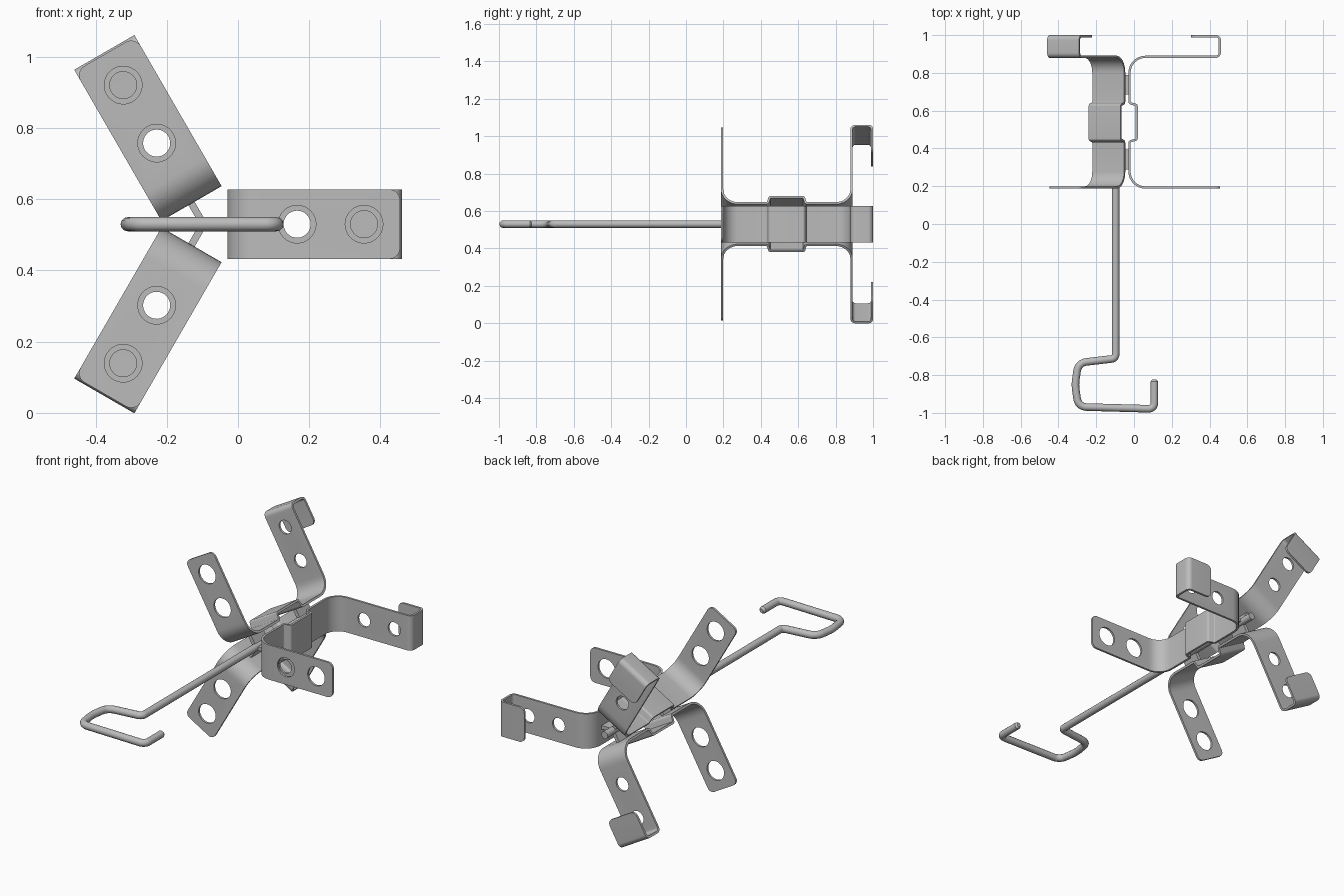
import bpy, bmesh, math
from mathutils import Vector

if "Cube" in bpy.data.objects:
    bpy.data.objects.remove(bpy.data.objects["Cube"])

CX, CZ = -0.097, 0.53      # axis the brackets are arranged around
HALF_W, THICK = 0.0975, 0.012

steel = bpy.data.materials.new("grey_steel")
steel.diffuse_color = (0.5, 0.5, 0.5, 1)
steel.use_nodes = True
steel.node_tree.nodes["Principled BSDF"].inputs["Base Color"].default_value = steel.diffuse_color


def fillet(pts, seg=8):
    """Polyline of (a, b, radius) with rounded corners."""
    out = [Vector(pts[0][:2])]
    for i in range(1, len(pts) - 1):
        p = Vector(pts[i][:2])
        u = (Vector(pts[i - 1][:2]) - p).normalized()
        v = (Vector(pts[i + 1][:2]) - p).normalized()
        half = u.angle(v) / 2
        r = pts[i][2]
        d = r / math.tan(half)
        c = p + (u + v).normalized() * (r / math.sin(half))
        a, b = p + u * d - c, p + v * d - c
        sweep = a.angle(b)
        for k in range(seg + 1):
            t = k / seg
            out.append(c + (a * math.sin((1 - t) * sweep) + b * math.sin(t * sweep)) / math.sin(sweep))
    out.append(Vector(pts[-1][:2]))
    return out


def add(name, mesh):
    ob = bpy.data.objects.new(name, mesh)
    bpy.context.scene.collection.objects.link(ob)
    return ob


def bake(ob):
    """Mesh of an object with modifiers or bevels applied."""
    dg = bpy.context.evaluated_depsgraph_get()
    me = bpy.data.meshes.new_from_object(ob.evaluated_get(dg))
    bpy.data.objects.remove(ob)
    me.materials.clear()
    me.materials.append(steel)
    me.shade_smooth()
    me.set_sharp_from_angle(angle=math.radians(35))
    return me


# bracket strip: side profile in (radius, y)
profile = fillet([
    (0.552, 0.193, 0), (0.073, 0.193, 0.085), (0.073, 0.437, 0.012), (0.111, 0.447, 0.008),
    (0.111, 0.630, 0.008), (0.073, 0.640, 0.012), (0.073, 0.885, 0.085),
    (0.551, 0.885, 0.022), (0.551, 0.994, 0.02), (0.40, 0.994, 0)])


def rounded_end(end, nxt, r=0.03, n=6):
    """Stations (point, half width) that round the corners of a strip end."""
    d = (nxt - end).normalized()
    res = []
    for k in range(n + 1):
        a = math.pi / 2 * k / n
        res.append((end + d * r * (1 - math.cos(a)), HALF_W - r + r * math.sin(a)))
    return res


stations = rounded_end(profile[0], profile[1])
stations += [(p, HALF_W) for p in profile[1:-1]]
stations += rounded_end(profile[-1], profile[-2])[::-1]

bm = bmesh.new()
rows = [[bm.verts.new((p.x, p.y, s * w)) for s in (-1, 1)] for p, w in stations]
for a, b in zip(rows, rows[1:]):
    bm.faces.new((a[0], a[1], b[1], b[0]))
bmesh.ops.recalc_face_normals(bm, faces=bm.faces)
me = bpy.data.meshes.new("strip")
bm.to_mesh(me)
bm.free()
strip = add("strip", me)
mod = strip.modifiers.new("thickness", 'SOLIDIFY')
mod.thickness, mod.offset = THICK, 0

# screw holes: wide in the front flange, narrow in the back flange
cutters = []
for y, rad in ((0.193, 0.053), (0.885, 0.038)):
    for x in (0.263, 0.451):
        bpy.ops.mesh.primitive_cylinder_add(vertices=32, radius=rad, depth=0.08,
                                            location=(x, y, 0), rotation=(math.pi / 2, 0, 0))
        cut = bpy.context.object
        cut.name = "hole_cutter"
        cut.hide_render = True
        cutters.append(cut)
        mod = strip.modifiers.new("hole", 'BOOLEAN')
        mod.operation, mod.solver, mod.object = 'DIFFERENCE', 'EXACT', cut
bpy.context.view_layer.update()
bracket_mesh = bake(strip)
for c in cutters:
    bpy.data.objects.remove(c)

# small webs that join the rod to each bracket
bm = bmesh.new()
for y in (0.342, 0.737):
    res = bmesh.ops.create_cube(bm, size=1)
    for v in res["verts"]:
        v.co = Vector((0.035 + v.co.x * 0.07, y + v.co.y * 0.105, v.co.z * 0.02))
web_mesh = bpy.data.meshes.new("web")
bm.to_mesh(web_mesh)
bm.free()
web_mesh.materials.append(steel)

for i, label in enumerate(("right", "upper", "lower")):
    for name, mesh in (("bracket", bracket_mesh), ("web", web_mesh)):
        ob = add(f"{label}_{name}", mesh)
        ob.location = (CX, 0, CZ)
        ob.rotation_euler = (0, -i * math.tau / 3, 0)

# hooked rod
path = fillet([
    (CX, 0.86, 0), (CX, -0.712, 0.025), (-0.295, -0.735, 0.055), (-0.312, -0.85, 0.2),
    (-0.295, -0.968, 0.05), (0.108, -0.979, 0.03), (0.108, -0.835, 0)])
cu = bpy.data.curves.new("rod", 'CURVE')
cu.dimensions = '3D'
cu.bevel_depth, cu.bevel_resolution, cu.use_fill_caps = 0.02, 4, True
sp = cu.splines.new('POLY')
tip = path[-1] + Vector((0, 0.012))       # slightly rounded tip
path.append(tip)
sp.points.add(len(path) - 1)
for q, p in zip(sp.points, path):
    q.co = (p.x, p.y, CZ, 1)
sp.points[-1].radius = 0.55
rod = add("rod", cu)
bpy.context.view_layer.update()
add("hooked_rod", bake(rod))
